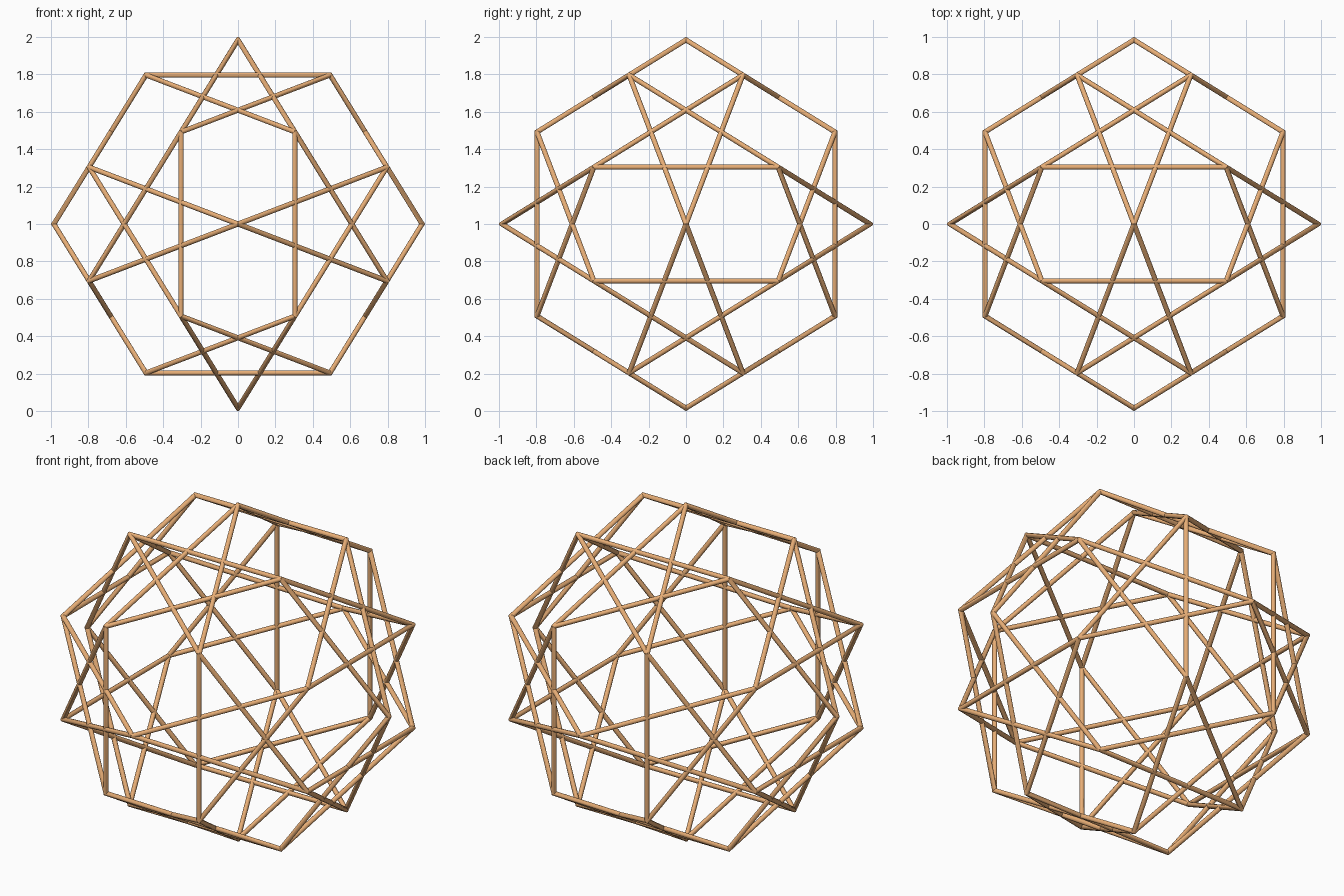
import bpy, bmesh
from math import cos, sin, pi
from mathutils import Vector

if "Cube" in bpy.data.objects:
    bpy.data.objects.remove(bpy.data.objects["Cube"])

PHI = (1 + 5 ** 0.5) / 2
ROD = 0.0135                       # rod radius
RING = 1 - ROD / cos(pi / 6)       # corner radius so mitred tips reach 1
SIDES = 12
CENTRE = Vector((0, 0, 1))
SIGNS = (1, -1)


def cycle(p):
    return [Vector((p[-k % 3], p[(1 - k) % 3], p[(2 - k) % 3])) for k in range(3)]


# Corner directions shared by the rings
corners = cycle((1, 0, 0))
for a in SIGNS:
    for b in SIGNS:
        for c in SIGNS:
            corners += cycle((a * 0.5, b * 0.5 / PHI, c * PHI / 2))

# Ten axes, one for each hexagonal ring
axes = [Vector((1, a, b)) for a in SIGNS for b in SIGNS]
for s in SIGNS:
    axes += cycle((0, PHI ** 2, s))

copper = bpy.data.materials.new("copper")
copper.diffuse_color = (0.8, 0.42, 0.18, 1)
copper.use_nodes = True
copper.node_tree.nodes["Principled BSDF"].inputs["Base Color"].default_value = copper.diffuse_color


def hex_ring(name, axis):
    """Closed hexagon of round rod with mitred corners."""
    n = axis.normalized()
    u = next(c for c in corners if abs(c.dot(n)) < 1e-4).normalized()
    w = n.cross(u)
    bm = bmesh.new()
    loops = []
    for i in range(6):
        out = u * cos(i * pi / 3) + w * sin(i * pi / 3)
        loop = []
        for j in range(SIDES):
            t = 2 * pi * j / SIDES
            r = RING + ROD / cos(pi / 6) * cos(t)
            loop.append(bm.verts.new(CENTRE + out * r + n * ROD * sin(t)))
        loops.append(loop)
    for i in range(6):
        a, b = loops[i], loops[(i + 1) % 6]
        for j in range(SIDES):
            k = (j + 1) % SIDES
            bm.faces.new((a[j], b[j], b[k], a[k]))
    bmesh.ops.recalc_face_normals(bm, faces=bm.faces)
    mesh = bpy.data.meshes.new(name)
    bm.to_mesh(mesh)
    bm.free()
    mesh.materials.append(copper)
    ob = bpy.data.objects.new(name, mesh)
    bpy.context.collection.objects.link(ob)
    bpy.ops.object.select_all(action='DESELECT')
    ob.select_set(True)
    bpy.context.view_layer.objects.active = ob
    bpy.ops.object.shade_smooth_by_angle(angle=pi / 5)


# Interlocking rings
for i, axis in enumerate(axes):
    hex_ring(f"hexagon_ring_{i + 1}", axis)
